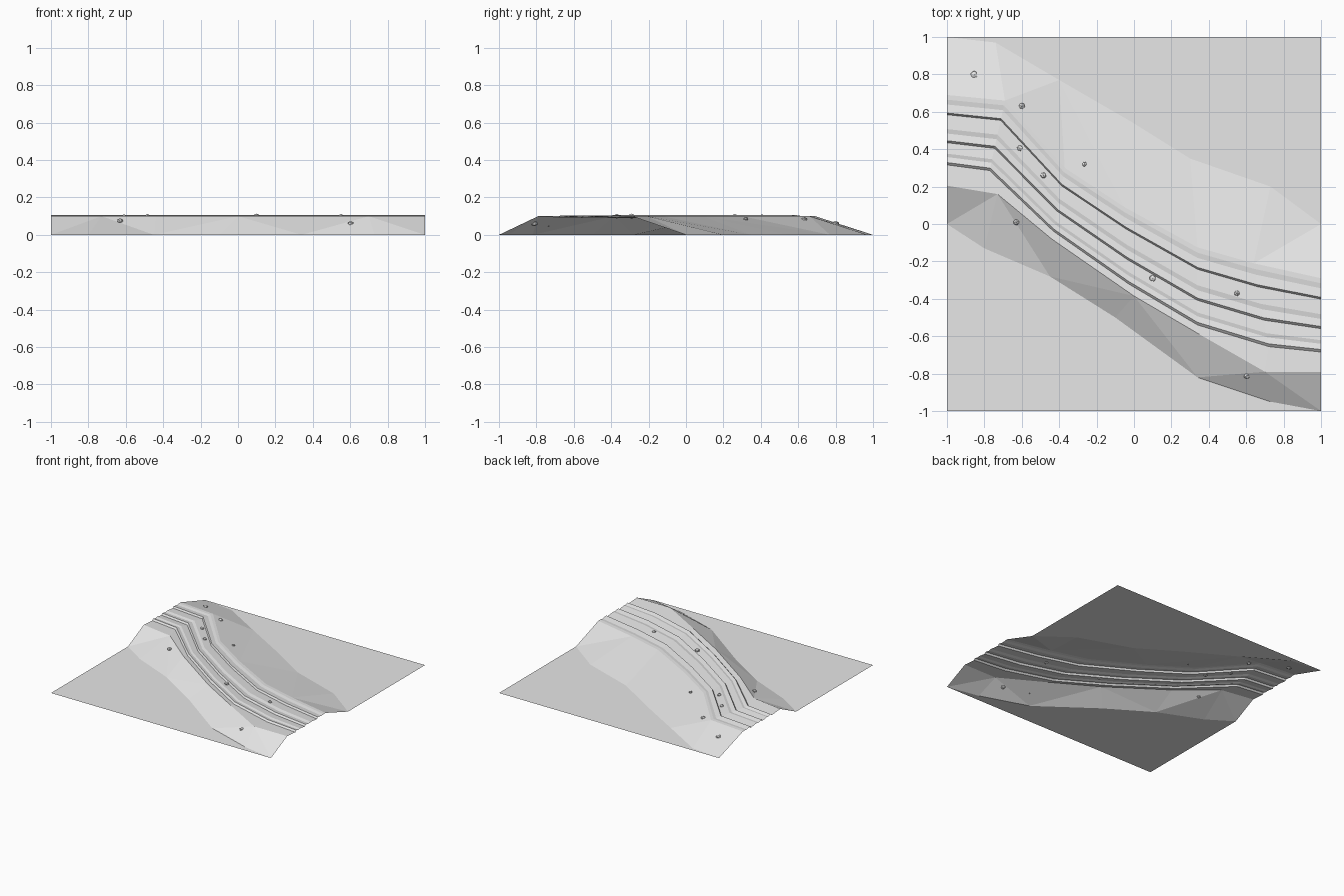
import bpy, bmesh, math, random
from mathutils import Vector

cube = bpy.data.objects.get("Cube")
if cube:
    bpy.data.objects.remove(cube, do_unlink=True)
random.seed(4)

# Single pale grey
grey = bpy.data.materials.new("pale grey")
grey.use_nodes = True
grey.diffuse_color = (0.8, 0.8, 0.8, 1)
grey.node_tree.nodes["Principled BSDF"].inputs["Base Color"].default_value = (0.8, 0.8, 0.8, 1)


def finish(bm, name):
    mesh = bpy.data.meshes.new(name)
    bm.to_mesh(mesh)
    bm.free()
    mesh.materials.append(grey)
    obj = bpy.data.objects.new(name, mesh)
    bpy.context.collection.objects.link(obj)
    return obj


# Guide lines running left to right along the embankment
back_foot = [(-1, 1), (-.74, .97), (-.4, .77), (-.02, .55), (.3, .35), (.73, .2), (1, 0)]
road_back = [(-1, .69), (-.69, .66), (-.37, .3), (-.05, .09), (.34, -.125), (.64, -.21), (1, -.29)]
road_front = [(-1, .325), (-.77, .295), (-.43, -.03), (-.03, -.31), (.34, -.53), (.72, -.645), (1, -.675)]
front_crest = [(-1, .205), (-.73, .16), (-.44, -.08), (0, -.385), (.35, -.59), (.7, -.79), (1, -.79)]
front_foot = [(-1, 0), (-.8, -.13), (-.45, -.28), (-.1, -.5), (.34, -.82), (.73, -.95), (1, -1)]

# Rutted road section: fraction across the road, height
section = [(0, .1), (.07, .101), (.14, .097), (.265, .105), (.29, .092), (.5, .101),
           (.565, .096), (.67, .104), (.7, .091), (.86, .1), (.91, .096), (.99, .104), (1.025, .092)]


def row(line, z):
    return [Vector((x, y, z)) for x, y in line]


def across(t, z):
    return [a.lerp(b, t) for a, b in zip(row(road_back, z), row(road_front, z))]


rows = [row([(x, 1) for x, y in back_foot], 0), row(back_foot, 0)]
rows += [across(t, z) for t, z in section]
rows += [row(front_crest, .1), row(front_foot, 0), row([(x, -1) for x, y in front_foot], 0)]

# Terrain sheet: bridge the rows, slopes in alternating triangles
bm = bmesh.new()
grid = [[bm.verts.new(p) for p in r] for r in rows]
slopes = (1, len(rows) - 3)
for r in range(len(rows) - 1):
    for i in range(len(back_foot) - 1):
        a, b = grid[r][i], grid[r + 1][i]
        c, d = grid[r + 1][i + 1], grid[r][i + 1]
        if r not in slopes:
            bm.faces.new((a, b, c, d))
        elif (i % 2 == 0) == (r != 1):
            bm.faces.new((a, b, d))
            bm.faces.new((b, c, d))
        else:
            bm.faces.new((a, b, c))
            bm.faces.new((a, c, d))
bmesh.ops.remove_doubles(bm, verts=bm.verts, dist=.0005)
finish(bm, "terrain_with_road")

# Scattered stones
stones = [(-.855, .8, .06, .021), (-.6, .63, .082, .019), (-.61, .405, .097, .017),
          (-.485, .26, .099, .018), (-.265, .32, .086, .014), (-.63, .01, .075, .018),
          (.1, -.29, .1, .019), (.55, -.37, .099, .017), (.605, -.81, .06, .02),
          (.41, -.735, .045, .005)]
for n, (x, y, z, size) in enumerate(stones):
    bm = bmesh.new()
    bmesh.ops.create_icosphere(bm, subdivisions=1, radius=size)
    for v in bm.verts:
        v.co *= random.uniform(.88, 1.08)
        v.co.z *= .75
    bmesh.ops.recalc_face_normals(bm, faces=bm.faces)
    stone = finish(bm, f"stone_{n + 1}")
    stone.location = (x, y, z)
    stone.rotation_euler.z = random.uniform(0, math.pi)
